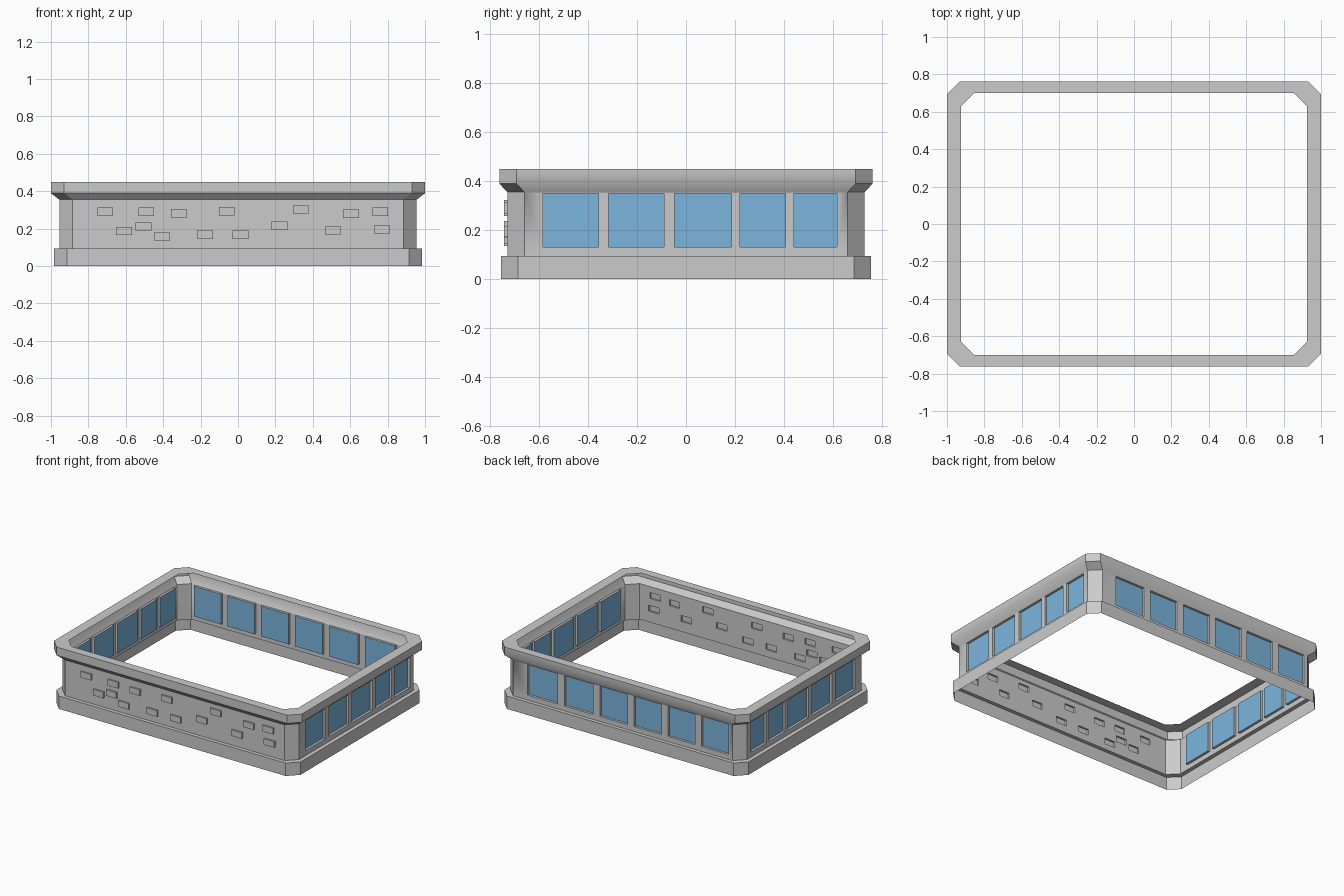
import bpy, bmesh

if "Cube" in bpy.data.objects:
    bpy.data.objects.remove(bpy.data.objects["Cube"])


def finish(bm, name, mat=None):
    me = bpy.data.meshes.new(name)
    bm.to_mesh(me)
    bm.free()
    ob = bpy.data.objects.new(name, me)
    bpy.context.collection.objects.link(ob)
    if mat:
        me.materials.append(mat)
    return ob


def ring(bm, hx, hy, z, c=0.07):
    # Rectangle with cut corners
    pts = [(hx, hy - c), (hx - c, hy), (c - hx, hy), (-hx, hy - c),
           (-hx, c - hy), (c - hx, -hy), (hx - c, -hy), (hx, c - hy)]
    return [bm.verts.new((x, y, z)) for x, y in pts]


WX, WY = .955, .73           # half sizes of the upright wall
BACK, LEFT, FRONT, RIGHT = 1, 3, 5, 7


def on_wall(side, u, z, d):
    # Point on a wall, moved outwards by d
    return {BACK: (u, WY + d, z), FRONT: (u, -WY - d, z),
            LEFT: (-WX - d, u, z), RIGHT: (WX + d, u, z)}[side]


def rect(bm, side, r, d):
    u0, u1, z0, z1 = r
    return [bm.verts.new(on_wall(side, u, z, d))
            for u, z in ((u0, z0), (u1, z0), (u1, z1), (u0, z1))]


def loop_edges(bm, vs):
    return [bm.edges.get((p, q)) or bm.edges.new((p, q)) for p, q in zip(vs, vs[1:] + vs[:1])]


# Window spans, and bricks scattered over the front wall (x, z)
side_spans = [(-.585, -.358), (-.317, -.09), (-.047, .185), (.22, .407), (.442, .617)]
back_spans = [(-.855, -.635), (-.585, -.365), (-.315, -.09), (-.04, .185), (.24, .468), (.525, .77)]
bricks = [(-.71, .29), (-.49, .29), (-.315, .283), (-.06, .293), (.337, .302),
          (.604, .28), (.76, .29), (-.61, .187), (-.505, .212), (-.406, .158),
          (-.176, .168), (.013, .168), (.222, .216), (.508, .19), (.77, .195)]
side_rects = [(a, b, .13, .35) for a, b in side_spans]
openings = {LEFT: side_rects, RIGHT: side_rects,
            BACK: [(a, b, .13, .35) for a, b in back_spans],
            FRONT: [(x - .042, x + .042, z - .022, z + .022) for x, z in bricks]}
BRICK_OUT, PANE_IN = .013, -.017

# Thin shell: stepped base, upright wall, flared rim and flat top cap
profile = [(.985, .757, 0), (.985, .757, .094), (WX, WY, .094),
           (WX, WY, .355), (1, .763, .39), (1, .763, .45), (.925, .70, .45)]
bm = bmesh.new()
rings = [ring(bm, *p) for p in profile]
for k, (a, b) in enumerate(zip(rings, rings[1:])):
    for i in range(8):
        j = (i + 1) % 8
        quad = [a[i], a[j], b[j], b[i]]
        smooth = k in (2, 3, 4) and i in (BACK, LEFT, RIGHT)
        if k != 2 or i not in openings:
            bm.faces.new(quad).smooth = smooth
            continue
        # Wall panel with holes, each hole edged by a short reveal
        edges = loop_edges(bm, quad)
        holes = [rect(bm, i, r, 0) for r in openings[i]]
        for h in holes:
            edges += loop_edges(bm, h)
        res = bmesh.ops.triangle_fill(bm, edges=edges, use_beauty=True)
        for f in res["geom"]:
            if isinstance(f, bmesh.types.BMFace):
                f.smooth = smooth
        for h, r in zip(holes, openings[i]):
            g = rect(bm, i, r, BRICK_OUT if i == FRONT else PANE_IN)
            for m in range(4):
                n = (m + 1) % 4
                bm.faces.new((h[m], h[n], g[n], g[m]))
            if i == FRONT:
                bm.faces.new(g)      # raised brick face
bmesh.ops.recalc_face_normals(bm, faces=bm.faces)
finish(bm, "wall_shell")

# Glass panes set into the openings
glass = bpy.data.materials.new("glass_blue")
glass.diffuse_color = (.20, .46, .72, 1)
glass.use_nodes = True
glass.node_tree.nodes["Principled BSDF"].inputs["Base Color"].default_value = glass.diffuse_color
bm = bmesh.new()
for s in (BACK, LEFT, RIGHT):
    for r in openings[s]:
        vs = rect(bm, s, r, PANE_IN)
        bm.faces.new(vs if s in (RIGHT, FRONT) else vs[::-1])
finish(bm, "window_panes", glass)
